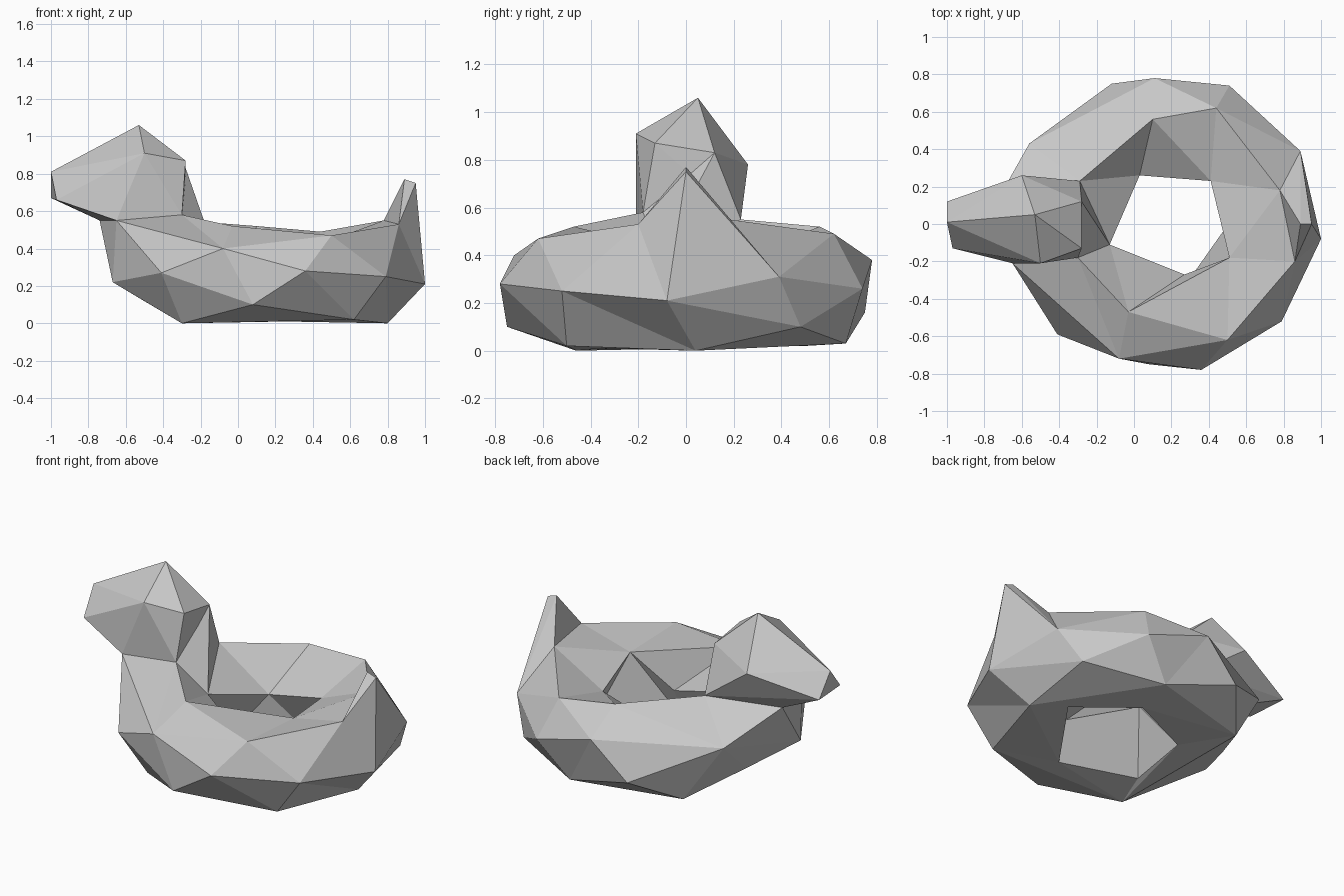
import bpy
import bmesh
from mathutils import Vector

old_cube = bpy.data.objects.get("Cube")
if old_cube:
    bpy.data.objects.remove(old_cube, do_unlink=True)

# Single matte colour for the whole model
grey = bpy.data.materials.new("plain grey")
grey.use_nodes = True
grey.diffuse_color = (0.58, 0.58, 0.58, 1)
grey.node_tree.nodes["Principled BSDF"].inputs["Base Color"].default_value = grey.diffuse_color


def add_object(name, bm):
    """Turn a finished bmesh into a flat shaded object."""
    bmesh.ops.recalc_face_normals(bm, faces=bm.faces[:])
    mesh = bpy.data.meshes.new(name)
    bm.to_mesh(mesh)
    bm.free()
    mesh.materials.append(grey)
    obj = bpy.data.objects.new(name, mesh)
    bpy.context.collection.objects.link(obj)
    return obj


def zip_loops(bm, loop_a, loop_b, steps):
    """Join two closed loops with triangles; each step advances loop a or b."""
    i = j = 0
    for step in steps:
        corner_a, corner_b = loop_a[i % len(loop_a)], loop_b[j % len(loop_b)]
        if step == "a":
            i += 1
            third = loop_a[i % len(loop_a)]
        else:
            j += 1
            third = loop_b[j % len(loop_b)]
        bm.faces.new((corner_a, corner_b, third))


def hull(name, points):
    """Make a faceted solid around a few corner points."""
    bm = bmesh.new()
    corners = [bm.verts.new(Vector(point)) for point in points]
    result = bmesh.ops.convex_hull(bm, input=corners)
    unused = [item for item in result["geom_interior"] + result["geom_unused"]
              if isinstance(item, bmesh.types.BMVert)]
    bmesh.ops.delete(bm, geom=list(set(unused)), context='VERTS')
    return add_object(name, bm)


# Float ring: five rough loops, all running anticlockwise from the tail side
inner_rim = [(.51, -.18, .45), (.41, .23, .39), (.03, .26, .3),
             (-.13, -.11, .4), (.27, -.27, .24)]
crest = [(.86, -.2, .53), (.78, .18, .55), (.44, .62, .49), (.1, .56, .52),
         (-.29, .23, .55), (-.74, .11, .55), (-.65, -.21, .55),
         (-.3, -.18, .58), (-.03, -.47, .52), (.5, -.62, .47)]
equator = [(1, -.08, .21), (.89, .39, .31), (.51, .74, .26), (.11, .78, .38),
           (-.56, .43, .37), (-.67, -.17, .22), (-.41, -.59, .27),
           (-.08, -.72, .4), (.36, -.78, .28), (.79, -.52, .25)]
base = [(.8, .04, 0), (.78, .48, .1), (.33, .67, .03), (-.12, .75, .16),
        (-.33, .5, .02), (-.52, .15, .13), (-.3, -.46, 0),
        (.08, -.75, .1), (.62, -.5, .02)]
base_rim = [(.61, .15, .01), (.27, .4, .02), (-.17, .18, .04),
            (-.23, -.24, .03), (.25, -.36, .01)]

ring = bmesh.new()
inner_loop, crest_loop, equator_loop, base_loop, rim_loop = [
    [ring.verts.new(point) for point in loop]
    for loop in (inner_rim, crest, equator, base, base_rim)]
zip_loops(ring, inner_loop, crest_loop, "babbababbbbaabb")
zip_loops(ring, crest_loop, equator_loop, "ababbabaababbaaabbab")
zip_loops(ring, equator_loop, base_loop, "baababbabababaababa"
          if len(base_loop) == len(equator_loop) else "baabababbababaababa")

# Raised corners of the base fold down to the flat foot underneath
for corner in range(1, len(base_loop) - 1, 2):
    ring.faces.new(base_loop[corner - 1:corner + 2])
zip_loops(ring, base_loop[::2], rim_loop, "abababbaab")
zip_loops(ring, rim_loop, inner_loop, "bababaabba")
add_object("float_ring", ring)

# Head and beak as one faceted block rising from the ring
nape_top = (-.28, .12, .83)
skull = [(-.53, .05, 1.06), (-.5, -.21, .91), (-.6, .26, .78),
         (-.28, -.13, .87), nape_top]
beak = [(-1, .01, .81), (-.97, -.13, .66), (-1, .12, .67)]
hull("head", crest[4:8] + skull + beak)

# Wedge at the back of the neck running down into the hole
hull("nape", [nape_top, crest[4], crest[7], inner_rim[3]])

# Pointed tail growing out of the ring
tail_tip = [(.89, 0, .77), (.95, 0, .75)]
hull("tail", crest[:2] + equator[:2] + tail_tip)
